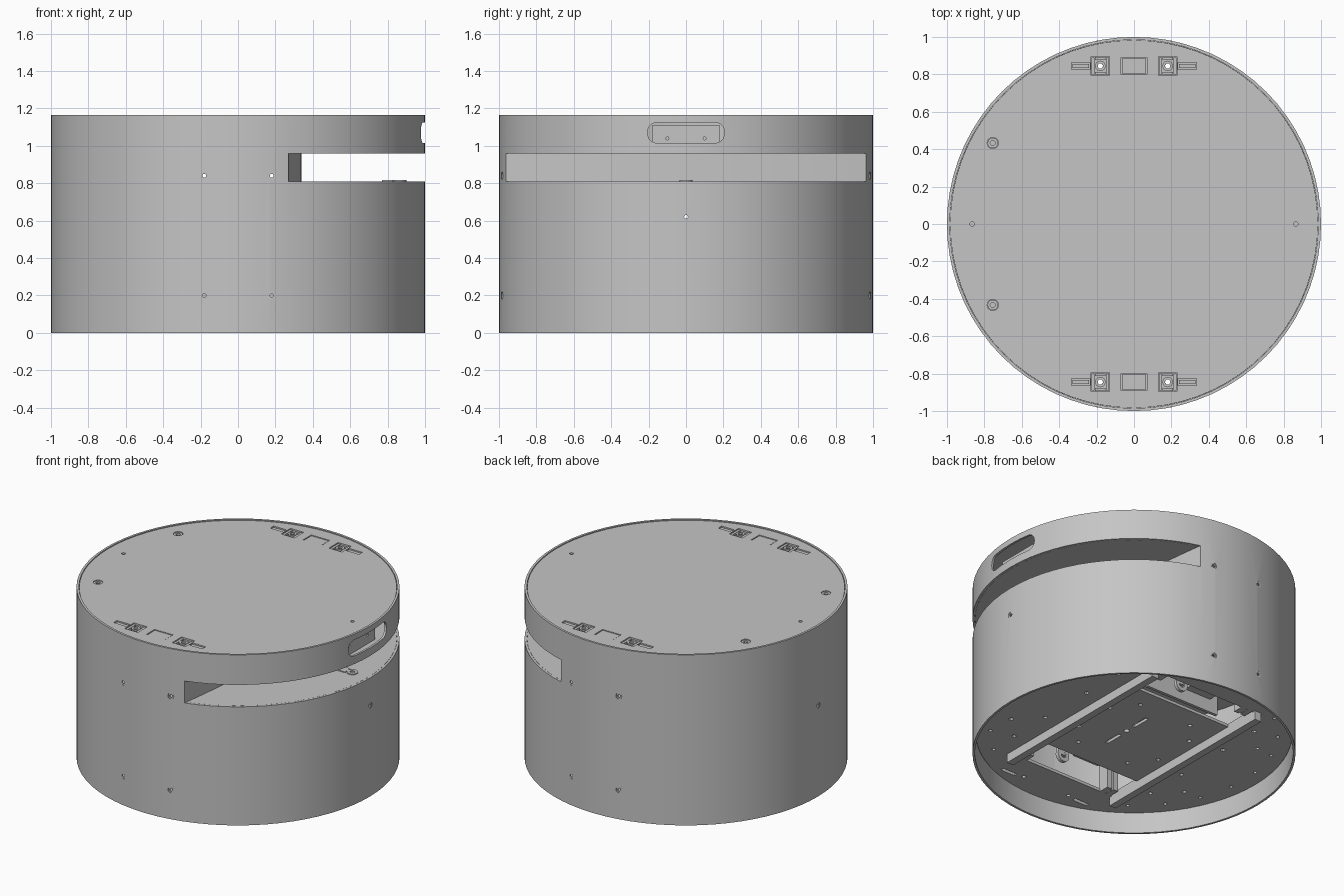
import bpy, bmesh, math
from mathutils import Matrix, Vector

cube = bpy.data.objects.get("Cube")
if cube:
    bpy.data.objects.remove(cube, do_unlink=True)

grey = bpy.data.materials.new("plain_grey")
grey.use_nodes = True
grey.diffuse_color = (0.56, 0.56, 0.56, 1)
grey.node_tree.nodes["Principled BSDF"].inputs["Base Color"].default_value = (0.56, 0.56, 0.56, 1)

HEIGHT, SHELL, SEGS = 1.165, 0.985, 72
SLOT_LOW, SLOT_HIGH, SLOT_X = 0.81, 0.96, 0.27
BASE_Z = 0.14


# --- helpers: shapes are added to a bmesh, then turned into an object
def add_box(bm, center, size):
    m = Matrix.Translation(center) @ Matrix.Diagonal((*size, 1))
    bmesh.ops.create_cube(bm, size=1, matrix=m)


def add_rod(bm, center, radius, depth, axis="Z", segs=20):
    m = Matrix.Translation(center)
    if axis != "Z":
        m = m @ Vector((0, 0, 1)).rotation_difference(
            Vector((axis == "X", axis == "Y", 0))).to_matrix().to_4x4()
    bmesh.ops.create_cone(bm, cap_ends=True, segments=segs, radius1=radius,
                          radius2=radius, depth=depth, matrix=m)


def add_ring(bm, inner, outer, z0, z1, segs, matrix=Matrix()):
    loops = []
    for r, z in ((inner, z0), (outer, z0), (outer, z1), (inner, z1)):
        loops.append([bm.verts.new(matrix @ Vector((r * math.cos(a), r * math.sin(a), z)))
                      for a in (math.tau * i / segs for i in range(segs))])
    for k in range(4):
        a, b = loops[k], loops[(k + 1) % 4]
        for i in range(segs):
            j = (i + 1) % segs
            bm.faces.new((a[i], a[j], b[j], b[i]))


def add_prism(bm, outline, offset):
    verts = [bm.verts.new(p) for p in outline]
    face = bm.faces.new(verts)
    res = bmesh.ops.extrude_face_region(bm, geom=[face])
    bmesh.ops.translate(bm, vec=offset,
                        verts=[v for v in res["geom"] if isinstance(v, bmesh.types.BMVert)])


def finish(name, bm):
    bmesh.ops.recalc_face_normals(bm, faces=bm.faces)
    mesh = bpy.data.meshes.new(name)
    bm.to_mesh(mesh)
    bm.free()
    mesh.materials.append(grey)
    ob = bpy.data.objects.new(name, mesh)
    bpy.context.collection.objects.link(ob)
    return ob


def make(name, add, *args, **kw):
    bm = bmesh.new()
    add(bm, *args, **kw)
    return finish(name, bm)


def cut(ob, bm):
    cutter = finish("cutter", bm)
    cutter.hide_render = True
    mod = ob.modifiers.new("cut", "BOOLEAN")
    mod.operation, mod.solver, mod.object = "DIFFERENCE", "EXACT", cutter
    deps = bpy.context.evaluated_depsgraph_get()
    mesh = bpy.data.meshes.new_from_object(ob.evaluated_get(deps))
    ob.modifiers.clear()
    ob.data = mesh
    bpy.data.objects.remove(cutter, do_unlink=True)


def smooth(ob):
    bpy.ops.object.select_all(action="DESELECT")
    ob.select_set(True)
    bpy.context.view_layer.objects.active = ob
    bpy.ops.object.shade_smooth_by_angle(angle=math.radians(30))


SIDES = (-1, 1)
# Screw places on the outer wall: position and axis
screws = [(x, s * 0.977, z, "Y", s) for s in SIDES for x in (-0.18, 0.18) for z in (0.2, 0.84)]
screws += [(s * 0.992, 0, 0.62, "X", s) for s in SIDES]

# Outer shell with view slot, grip opening and screw holes
shell = make("outer_shell", add_ring, SHELL, 1.0, 0, HEIGHT, SEGS)
bm = bmesh.new()
add_box(bm, (SLOT_X + 0.5, 0, (SLOT_LOW + SLOT_HIGH) / 2), (1, 2.2, SLOT_HIGH - SLOT_LOW))
grip = []
for cy, cz, start in ((0.155, 1.075, 0), (-0.155, 1.075, 90), (-0.155, 1.065, 180), (0.155, 1.065, 270)):
    for i in range(7):
        a = math.radians(start + 15 * i)
        grip.append((0.9, cy + 0.05 * math.cos(a), cz + 0.05 * math.sin(a)))
add_prism(bm, grip, (0.2, 0, 0))
for x, y, z, axis, s in screws:
    add_rod(bm, (x, y, z), 0.02, 0.1, axis)
cut(shell, bm)
smooth(shell)

# Sunken screw rings
bm = bmesh.new()
for x, y, z, axis, s in screws:
    turn = Matrix.Rotation(math.pi / 2, 4, "X" if axis == "Y" else "Y")
    add_ring(bm, 0.01, 0.02, -0.004, 0.004, 20, Matrix.Translation((x, y, z)) @ turn)
smooth(finish("wall_screws", bm))

# Lid with latch pockets and screw holes
LID_Z = 1.15
lid = make("lid", add_rod, (0, 0, LID_Z), 0.983, 0.02, segs=SEGS)
bm = bmesh.new()
for sy in SIDES:
    y = sy * 0.845
    for sx in SIDES:
        add_box(bm, (sx * 0.18, y, LID_Z), (0.1, 0.1, 0.1))
        add_box(bm, (sx * 0.285, y, LID_Z), (0.1, 0.036, 0.1))
    add_box(bm, (0, y, LID_Z), (0.14, 0.09, 0.1))
    add_rod(bm, (-0.755, sy * 0.433, LID_Z), 0.03, 0.1)
    add_rod(bm, (sy * 0.865, 0, LID_Z), 0.012, 0.1)
cut(lid, bm)
smooth(lid)

# Latches sitting in the pockets
bm = bmesh.new()
for sy in SIDES:
    y = sy * 0.845
    add_box(bm, (0, y, 1.147), (0.13, 0.08, 0.02))
    for sx in SIDES:
        x = sx * 0.18
        add_ring(bm, 0.014, 0.028, 1.125, 1.156, 16, Matrix.Translation((x, y, 0)))
        add_box(bm, (sx * 0.285, y, 1.145), (0.09, 0.022, 0.02))
        for k in SIDES:
            add_box(bm, (x + k * 0.038, y, 1.143), (0.016, 0.09, 0.025))
            add_box(bm, (x, y + k * 0.04, 1.138), (0.056, 0.014, 0.025))
    add_ring(bm, 0.014, 0.028, 1.135, 1.155, 20, Matrix.Translation((-0.755, sy * 0.433, 0)))
finish("lid_latches", bm)

# Plates above and below the slot
for name, z in (("slot_ceiling", SLOT_HIGH + 0.01), ("slot_floor", SLOT_LOW - 0.01)):
    plate = make(name, add_rod, (0, 0, z), 0.984, 0.02, segs=SEGS)
    bm = bmesh.new()
    for sx in SIDES:
        for sy in SIDES:
            add_rod(bm, (sx * 0.18, sy * 0.845, z), 0.014, 0.1)
    cut(plate, bm)
    smooth(plate)

# Gently bowed wall at the back of the slot
front, back = [], []
for i in range(25):
    t = -1 + i / 12
    x, y = SLOT_X + 0.07 * (1 - t * t), 0.955 * t
    front.append((x, y, SLOT_LOW))
    back.insert(0, (x - 0.02, y, SLOT_LOW))
smooth(make("slot_back_wall", add_prism, front + back, (0, 0, SLOT_HIGH - SLOT_LOW)))

# Grip backing plate, and the lug on the slot floor
grip_plate = make("grip_plate", add_box, (0.9, 0, 1.045), (0.02, 0.36, 0.13))
bm = bmesh.new()
for s in SIDES:
    add_rod(bm, (0.9, s * 0.1, 1.04), 0.008, 0.1, "X")
cut(grip_plate, bm)
bm = bmesh.new()
add_ring(bm, 0.015, 0.035, SLOT_LOW, SLOT_LOW + 0.006, 20, Matrix.Translation((0.865, 0, 0)))
add_box(bm, (0.8, 0, SLOT_LOW + 0.003), (0.06, 0.06, 0.006))
finish("floor_lug", bm)

# Base plate with drive openings, slots and fixing holes
base = make("base_plate", add_rod, (0, 0, BASE_Z + 0.01), 0.98, 0.02, segs=SEGS)
bm = bmesh.new()
for sy in SIDES:
    add_box(bm, (0, sy * 0.56, BASE_Z), (0.78, 0.24, 0.1))
    add_box(bm, (0.06, sy * 0.13, BASE_Z), (0.025, 0.13, 0.1))
    for sx in SIDES:
        add_box(bm, (sx * 0.29, sy * 0.86, BASE_Z), (0.11, 0.025, 0.1))
        add_rod(bm, (sx * 0.18, sy * 0.845, BASE_Z), 0.014, 0.1, segs=12)
        for x, y in ((0.2, 0.3), (0.32, 0.15), (0.55, 0.2), (0.55, 0.5), (0.7, 0.35)):
            add_rod(bm, (sx * x, sy * y, BASE_Z), 0.014, 0.1, segs=12)
add_rod(bm, (0.06, 0, BASE_Z), 0.018, 0.1)
for i in range(24):
    a = math.tau * (i + 0.5) / 24
    if abs(math.cos(a)) > 0.4:
        add_rod(bm, (0.89 * math.cos(a), 0.89 * math.sin(a), BASE_Z), 0.012, 0.1, segs=12)
cut(base, bm)
smooth(base)

# Inner frame: bottom rails, corner posts and cross beams
bm = bmesh.new()
for sx in SIDES:
    add_box(bm, (sx * 0.415, 0, BASE_Z - 0.03), (0.05, 1.4, 0.06))
    for sy in SIDES:
        for k in SIDES:
            add_box(bm, (sx * 0.34 + k * 0.025, sy * 0.65, 0.465), (0.035, 0.08, 0.65))
        add_box(bm, (sx * 0.34, sy * 0.65, 0.465), (0.02, 0.05, 0.648))
for sy in SIDES:
    add_box(bm, (0, sy * 0.65, 0.5), (0.6, 0.06, 0.06))
finish("inner_frame", bm)

# Drive brackets: upright plate with a hanging round-ended lug
for sy, name in ((-1, "front_drive_bracket"), (1, "back_drive_bracket")):
    bm = bmesh.new()
    add_box(bm, (0, sy * 0.46, 0.36), (0.56, 0.02, 0.38))
    add_box(bm, (0.1, sy * 0.57, 0.3), (0.08, 0.02, 0.2))
    turn = Matrix.Translation((0.1, sy * 0.57, 0.2)) @ Matrix.Rotation(math.pi / 2, 4, "X")
    add_ring(bm, 0.02, 0.045, -0.012, 0.012, 20, turn)
    add_box(bm, (-0.12, sy * 0.54, 0.34), (0.2, 0.14, 0.16))
    smooth(finish(name, bm))
